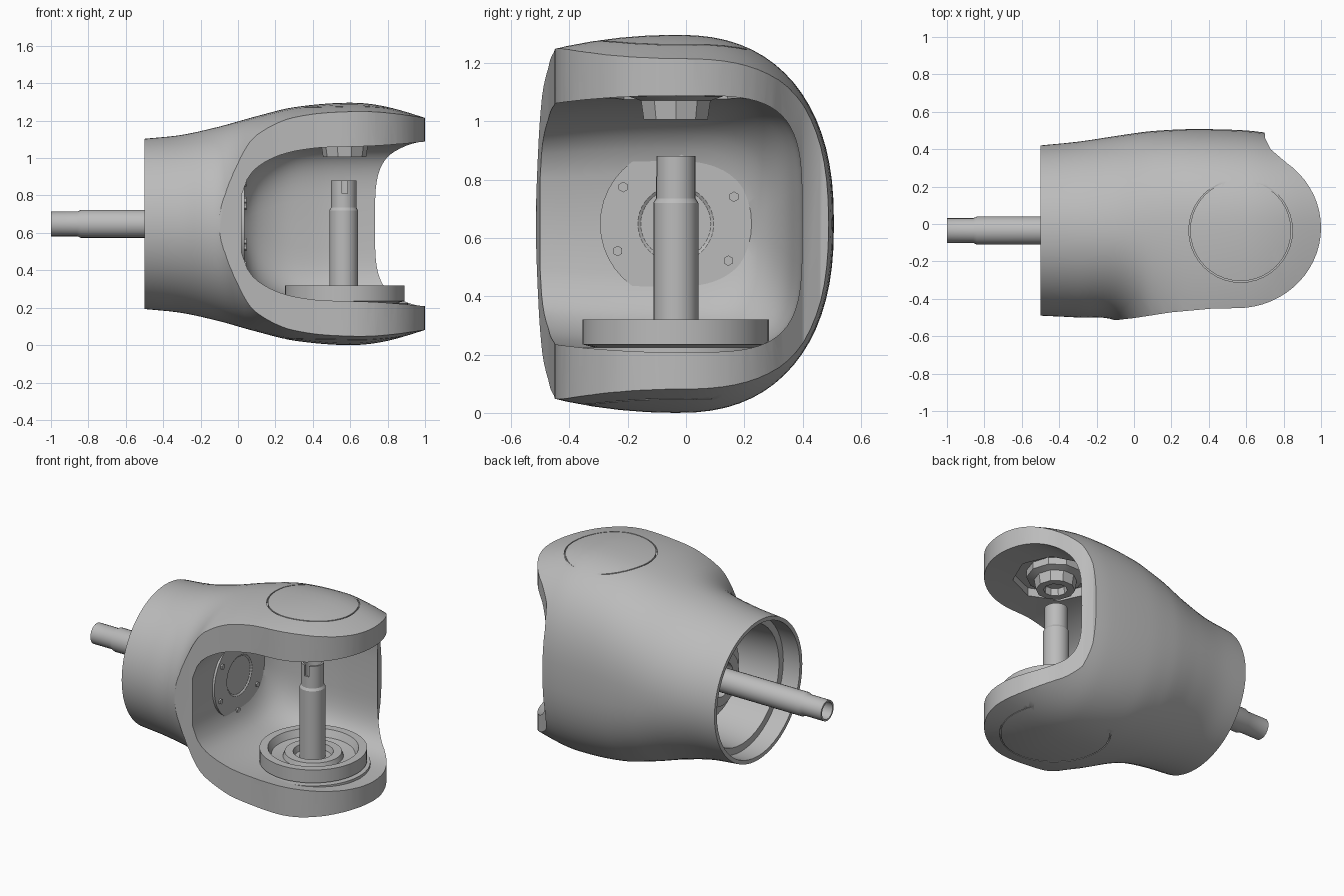
import bpy, bmesh, math
from mathutils import Vector, Matrix

cube = bpy.data.objects.get("Cube")
if cube:
    bpy.data.objects.remove(cube, do_unlink=True)

CY, CZ, PX = -0.035, 0.648, 0.57   # shaft axis height, depth and pivot position

grey = bpy.data.materials.new("satin grey")
grey.use_nodes = True
grey.diffuse_color = (0.5, 0.5, 0.5, 1)
grey.node_tree.nodes["Principled BSDF"].inputs["Base Color"].default_value = (0.5, 0.5, 0.5, 1)


def finish(name, bm):
    bmesh.ops.recalc_face_normals(bm, faces=bm.faces)
    me = bpy.data.meshes.new(name)
    bm.to_mesh(me)
    bm.free()
    me.materials.append(grey)
    ob = bpy.data.objects.new(name, me)
    bpy.context.collection.objects.link(ob)
    return ob


def smooth(ob, angle=30):
    bpy.ops.object.select_all(action='DESELECT')
    bpy.context.view_layer.objects.active = ob
    ob.select_set(True)
    bpy.ops.object.shade_smooth_by_angle(angle=math.radians(angle))


def boolean(ob, cutter, op='DIFFERENCE'):
    mod = ob.modifiers.new("cut", 'BOOLEAN')
    mod.operation, mod.object, mod.solver = op, cutter, 'EXACT'
    bpy.context.view_layer.objects.active = ob
    bpy.ops.object.modifier_apply(modifier=mod.name)
    bpy.data.objects.remove(cutter, do_unlink=True)


def curve(keys, x):
    """Smooth interpolation through rows of (x, a, b, ...)."""
    n = len(keys)
    i = max(k for k in range(n - 1) if keys[k][0] <= x or k == 0)
    p, q = keys[i], keys[i + 1]
    o, r = keys[max(i - 1, 0)], keys[min(i + 2, n - 1)]
    h = q[0] - p[0]
    t = (x - p[0]) / h
    out = []
    for c in range(1, len(p)):
        m0 = (q[c] - o[c]) / (q[0] - o[0]) * h
        m1 = (r[c] - p[c]) / (r[0] - p[0]) * h
        out.append((2*t**3 - 3*t*t + 1) * p[c] + (t**3 - 2*t*t + t) * m0
                   + (3*t*t - 2*t**3) * q[c] + (t**3 - t*t) * m1)
    return out


def loft(name, keys, steps, sides=72):
    """Rows: x, half height, front reach, back reach, back squareness."""
    bm = bmesh.new()
    rings = []
    x0, x1 = keys[0][0], keys[-1][0]
    for i in range(steps + 1):
        x = x0 + (x1 - x0) * i / steps
        h, front, back, power = curve(keys, x)
        ring = []
        for s in range(sides):
            a = math.tau * s / sides
            c, d = math.cos(a), math.sin(a)
            e = 2 / power if c > 0 else 1
            y = back * abs(c) ** e if c > 0 else front * c
            z = h * math.copysign(abs(d) ** e, d)
            ring.append(bm.verts.new((x, CY + y, CZ + z)))
        rings.append(ring)
    for a, b in zip(rings, rings[1:]):
        for s in range(sides):
            bm.faces.new((a[s], a[s - 1], b[s - 1], b[s]))
    bm.faces.new(rings[0])
    bm.faces.new(rings[-1])
    return finish(name, bm)


def lathe(name, profile, origin, axis='Z', sides=40, closed=False):
    """Turn (radius, distance) points about an axis; zero radius ends close it."""
    bm = bmesh.new()
    pts = [bm.verts.new((r, 0, d)) for r, d in profile]
    edges = [bm.edges.new(p) for p in zip(pts, pts[1:])]
    if closed:
        edges.append(bm.edges.new((pts[-1], pts[0])))
    bmesh.ops.spin(bm, geom=pts + edges, cent=(0, 0, 0), axis=(0, 0, 1),
                   angle=math.tau, steps=sides)
    bmesh.ops.remove_doubles(bm, verts=bm.verts, dist=1e-5)
    if axis == 'X':
        bm.transform(Matrix.Rotation(math.pi / 2, 4, 'Y'))
    bm.transform(Matrix.Translation(Vector(origin)))
    return finish(name, bm)


# Yoke housing: round neck swelling into a domed fork
housing = loft("housing", [
    (-0.5, 0.455, 0.455, 0.455, 2.0), (-0.3, 0.476, 0.465, 0.475, 2.0),
    (-0.1, 0.520, 0.480, 0.505, 2.1), (0.0, 0.548, 0.58, 0.520, 2.2),
    (0.1, 0.576, 0.80, 0.532, 2.3), (0.3, 0.624, 1.05, 0.542, 2.4),
    (0.6, 0.648, 1.10, 0.535, 2.4), (0.8, 0.625, 1.10, 0.51, 2.4),
    (1.1, 0.535, 1.10, 0.48, 2.4)], 48)

# Plan outline trims the front flat and rounds the fork tips
plan = [(-0.7, -0.55), (-0.15, -0.52), (0, -0.503), (0.2, -0.472), (0.42, -0.452)]
plan += [(0.55 + 0.45 * math.cos(math.radians(a)), -0.02 + 0.43 * math.sin(math.radians(a)))
         for a in range(-90, 56, 6)]
plan += [(0.73, 0.40), (0.70, 0.46), (0.69, 0.7), (-0.7, 0.7)]
bm = bmesh.new()
base = bm.faces.new([bm.verts.new((x, y, -0.2)) for x, y in plan])
top = bmesh.ops.extrude_face_region(bm, geom=[base])["geom"]
bmesh.ops.translate(bm, vec=(0, 0, 1.8), verts=[v for v in top if isinstance(v, bmesh.types.BMVert)])
boolean(housing, finish("plan_cutter", bm), 'INTERSECT')

# Bowl shaped opening between the fork arms
boolean(housing, loft("bowl_cutter", [
    (0.02, 0.17, 1.2, 0.24, 2.2), (0.05, 0.26, 1.2, 0.28, 2.6),
    (0.1, 0.325, 1.2, 0.325, 3), (0.2, 0.385, 1.2, 0.375, 3.5),
    (0.32, 0.42, 1.2, 0.405, 4), (0.5, 0.438, 1.2, 0.43, 4),
    (1.2, 0.44, 1.2, 0.43, 4)], 40))

# Stepped bore in the neck
boolean(housing, lathe("bore_cutter", [
    (0, -0.6), (0.43, -0.6), (0.43, -0.38), (0.385, -0.38),
    (0.36, -0.08), (0, -0.08)], (0, CY, CZ), 'X', 48))

# Recess under the upper arm, and circular seams of the two end caps
boolean(housing, lathe("recess_cutter", [(0, 1.0), (0.25, 1.0), (0.25, 1.13), (0, 1.13)],
                       (PX, CY, 0), sides=8))
for radius, low, high in ((0.27, 1.245, 1.4), (0.32, -0.1, 0.05)):
    boolean(housing, lathe("seam_cutter", [
        (radius, low), (radius + 0.007, low), (radius + 0.007, high), (radius, high)],
        (PX, CY, 0), closed=True))
smooth(housing, 28)

# Round mounting plate at the bottom of the bowl, with a ring of bolts
parts = [lathe("bowl_plate", [(0, 0.0), (0.26, 0.0), (0.26, 0.035), (0.13, 0.035),
                              (0.12, 0.028), (0, 0.028)], (0, CY, CZ), 'X')]
for i in range(6):
    a = math.radians(25 + 60 * i)
    parts.append(lathe("plate_bolt", [(0, 0.02), (0.018, 0.02), (0.018, 0.045), (0, 0.045)],
                       (0, CY + 0.22 * math.cos(a), CZ + 0.22 * math.sin(a)), 'X', 6))

# Input shaft with a hollow end, and its bearing inside the neck
parts.append(lathe("input_shaft", [
    (0, -0.05), (0.075, -0.05), (0.075, -0.84), (0.066, -0.86), (0.066, -1.0),
    (0.055, -1.0), (0.055, -0.9), (0, -0.9)], (0, CY, CZ), 'X', 24))
parts.append(lathe("neck_bearing", [
    (0, -0.06), (0.27, -0.06), (0.27, -0.17), (0.22, -0.17), (0.22, -0.13),
    (0.17, -0.13), (0.17, -0.24), (0.11, -0.24), (0.11, -0.18), (0, -0.18)],
    (0, CY, CZ), 'X', 32))

# Lower turntable with a sunken top, standing on a thin foot
parts.append(lathe("turntable", [
    (0, 0.19), (0.27, 0.19), (0.27, 0.222), (0.32, 0.235), (0.32, 0.32), (0.27, 0.32),
    (0.25, 0.275), (0.18, 0.265), (0.17, 0.295), (0.12, 0.295), (0.11, 0.26), (0, 0.26)],
    (PX, CY, 0)))
parts.append(lathe("turntable_foot", [(0, 0.2), (0.34, 0.2), (0.34, 0.225), (0, 0.225)],
                   (PX, CY, 0)))

# Output post with a notched hollow tip
post = lathe("output_post", [
    (0, 0.24), (0.077, 0.24), (0.077, 0.72), (0.068, 0.735), (0.068, 0.88),
    (0.056, 0.88), (0.056, 0.76), (0, 0.76)], (PX - 0.005, CY, 0), sides=24)
bm = bmesh.new()
bmesh.ops.create_cube(bm, size=1, matrix=Matrix.Translation((PX, CY - 0.1, 0.86))
                      @ Matrix.Diagonal((0.03, 0.16, 0.1, 1)))
boolean(post, finish("notch_cutter", bm))
parts.append(post)

# Nut hanging from the upper arm
parts.append(lathe("upper_nut", [
    (0, 1.14), (0.17, 1.14), (0.17, 1.085), (0.125, 1.07), (0.115, 1.005),
    (0.07, 1.005), (0.065, 1.05), (0, 1.05)], (PX, CY, 0), sides=10))

for ob in parts:
    smooth(ob)
